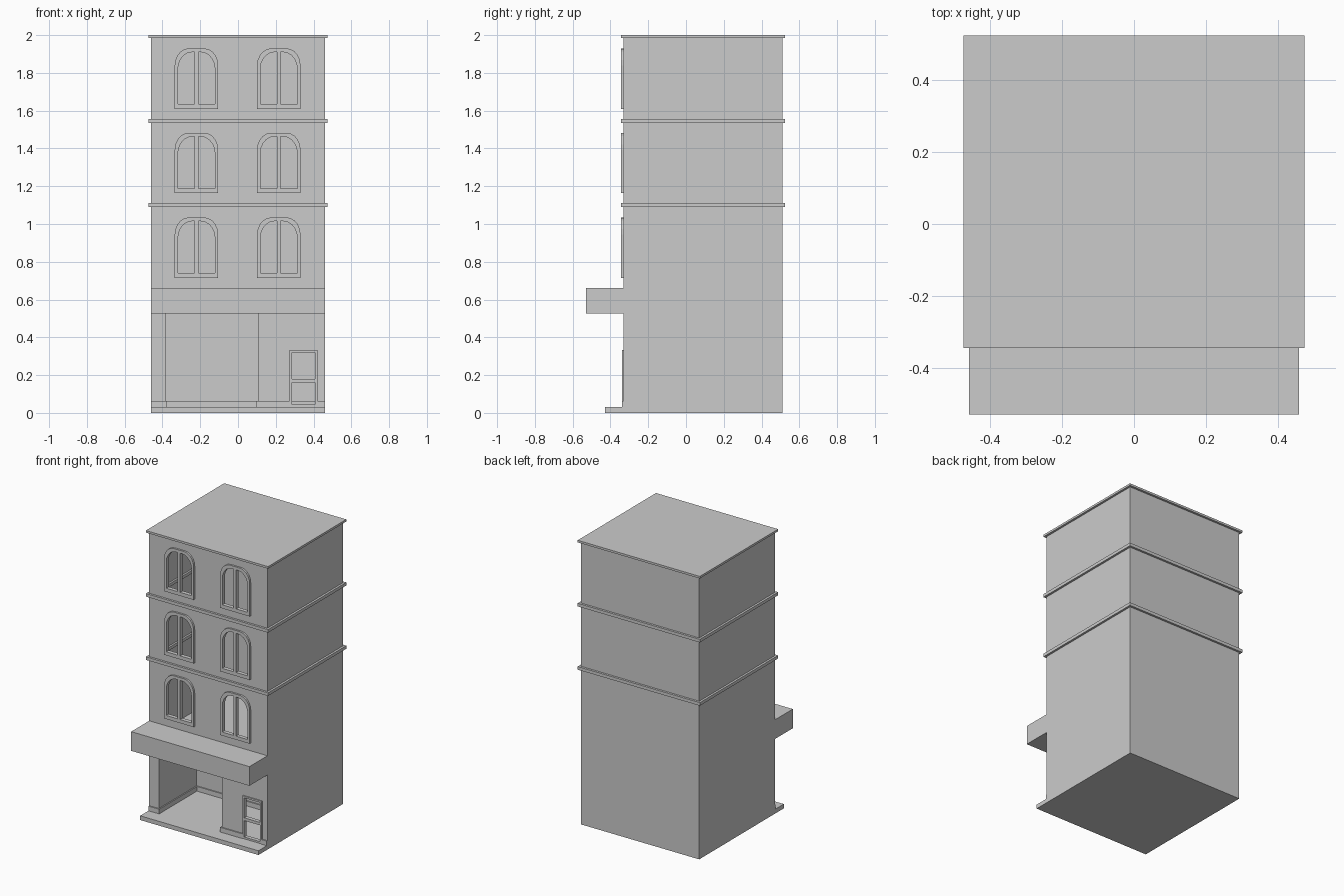
import bpy, bmesh, math
from mathutils import Matrix

if "Cube" in bpy.data.objects:
    bpy.data.objects.remove(bpy.data.objects["Cube"])

X, YF, YB, T = 0.46, -0.33, 0.51, 0.012   # half width, front, back, wall thickness


def add(name, mesh):
    ob = bpy.data.objects.new(name, mesh)
    bpy.context.collection.objects.link(ob)
    return ob


def box(name, x0, x1, y0, y1, z0, z1):
    bm = bmesh.new()
    bmesh.ops.create_cube(bm, size=1, matrix=Matrix.Translation(((x0 + x1) / 2, (y0 + y1) / 2, (z0 + z1) / 2))
                          @ Matrix.Diagonal((x1 - x0, y1 - y0, z1 - z0, 1)))
    me = bpy.data.meshes.new(name)
    bm.to_mesh(me)
    bm.free()
    return add(name, me)


def plate(name, loops, a, b, axis='Y'):
    """Filled outline with holes, extruded from a to b along an axis."""
    cu = bpy.data.curves.new(name, 'CURVE')
    cu.dimensions, cu.fill_mode, cu.extrude = '2D', 'BOTH', (b - a) / 2
    for loop in loops:
        sp = cu.splines.new('POLY')
        sp.points.add(len(loop) - 1)
        for p, (u, v) in zip(sp.points, loop):
            p.co = (u, v, 0, 1)
        sp.use_cyclic_u = True
    tmp = add(name + "_outline", cu)
    bpy.context.view_layer.update()
    ev = tmp.evaluated_get(bpy.context.evaluated_depsgraph_get())
    me = bpy.data.meshes.new_from_object(ev)
    bpy.data.objects.remove(tmp)
    m = (a + b) / 2
    if axis == 'Y':
        me.transform(Matrix.Translation((0, m, 0)) @ Matrix.Rotation(math.pi / 2, 4, 'X'))
    else:
        me.transform(Matrix.Translation((0, 0, m)))
    bm = bmesh.new()
    bm.from_mesh(me)
    bmesh.ops.remove_doubles(bm, verts=bm.verts, dist=1e-5)
    bmesh.ops.recalc_face_normals(bm, faces=bm.faces)
    for f in bm.faces:
        f.smooth = False
    bm.to_mesh(me)
    bm.free()
    return add(name, me)


def rect(x0, x1, z0, z1):
    return [(x0, z0), (x1, z0), (x1, z1), (x0, z1)]


def corner(cx, cz, rx, rz, n=5):
    return [(cx + rx * math.cos(i * math.pi / 2 / n), cz + rz * math.sin(i * math.pi / 2 / n))
            for i in range(n + 1)]


def arch(hw, z0, z1, rx, rz):
    right = [(hw, z0)] + corner(hw - rx, z1 - rz, rx, rz)
    return right + [(-u, v) for u, v in reversed(right)]


def shift(loop, dx, dz, sx=1):
    return [(u * sx + dx, v + dz) for u, v in loop]


WINDOWS = [(cx, z) for z in (0.715, 1.163, 1.61) for cx in (-0.22, 0.216)]
PANES = [rect(0.285, 0.408, 0.18, 0.32), rect(0.285, 0.408, 0.045, 0.16)]

# front wall with entrance, small panes and arched openings
plate("front_wall",
      [rect(-X, X, 0, 1.99), rect(-0.385, 0.105, 0.03, 0.53)] + PANES
      + [shift(arch(0.106, 0.012, 0.31, 0.073, 0.088), cx, z) for cx, z in WINDOWS],
      YF, YF + 0.02)

# hollow shell
box("left_wall", -X, -X + T, YF, YB, 0, 1.99)
box("right_wall", X - T, X, YF, YB, 0, 1.99)
box("back_wall", -X, X, YB - T, YB, 0, 1.99)
box("base_slab", -X, X, -0.43, YB, 0, 0.03)
box("roof", -0.475, 0.475, -0.345, 0.525, 1.985, 2.0)

# storey ledges, as rings that also show inside
for i, z in enumerate((1.09, 1.535)):
    plate(f"ledge_{i}", [rect(-0.475, 0.475, -0.345, 0.525), rect(-0.435, 0.435, -0.305, 0.485)],
          z, z + 0.022, 'Z')

# arched window frames with two panes each
pane = [(0.01, 0.025), (0.098, 0.025)] + corner(0.023, 0.21, 0.075, 0.09) + [(0.01, 0.30)]
for i, (cx, z) in enumerate(WINDOWS):
    plate(f"window_frame_{i}", [shift(arch(0.115, 0, 0.32, 0.075, 0.09), cx, z),
                                shift(pane, cx, z), shift(pane, cx, z, -1)], -0.343, -0.315)

# small shop window frame
plate("shop_window_frame", [rect(0.272, 0.421, 0.032, 0.332)] + PANES, -0.338, -0.32)

# canopy over the entrance
box("canopy", -X, X, -0.53, YF, 0.525, 0.66)

# shop room
box("shop_left_wall", -X + T, -0.385, YF + 0.01, 0.10, 0.03, 0.54)
box("shop_back_wall", -0.385, X - T, 0.09, 0.10, 0.03, 0.54)
box("shop_ceiling", -X + T, X - T, YF + 0.02, YB - T, 0.53, 0.545)

# skirting boards
S = 0.008
for side, (x0, x1, y0, y1) in {
        "left_pier": (-X, -0.385 + S, YF - S, YF),
        "left": (-0.385, -0.385 + S, YF, 0.09),
        "back": (-0.385, X - T, 0.09 - S, 0.09),
        "right_pier": (0.105 - S, 0.272, YF - S, YF),
        "right_jamb": (0.105 - S, 0.105, YF, YF + 0.02),
        "right_end": (0.421, X, YF - S, YF)}.items():
    box("skirting_" + side, x0, x1, y0, y1, 0.03, 0.063)
